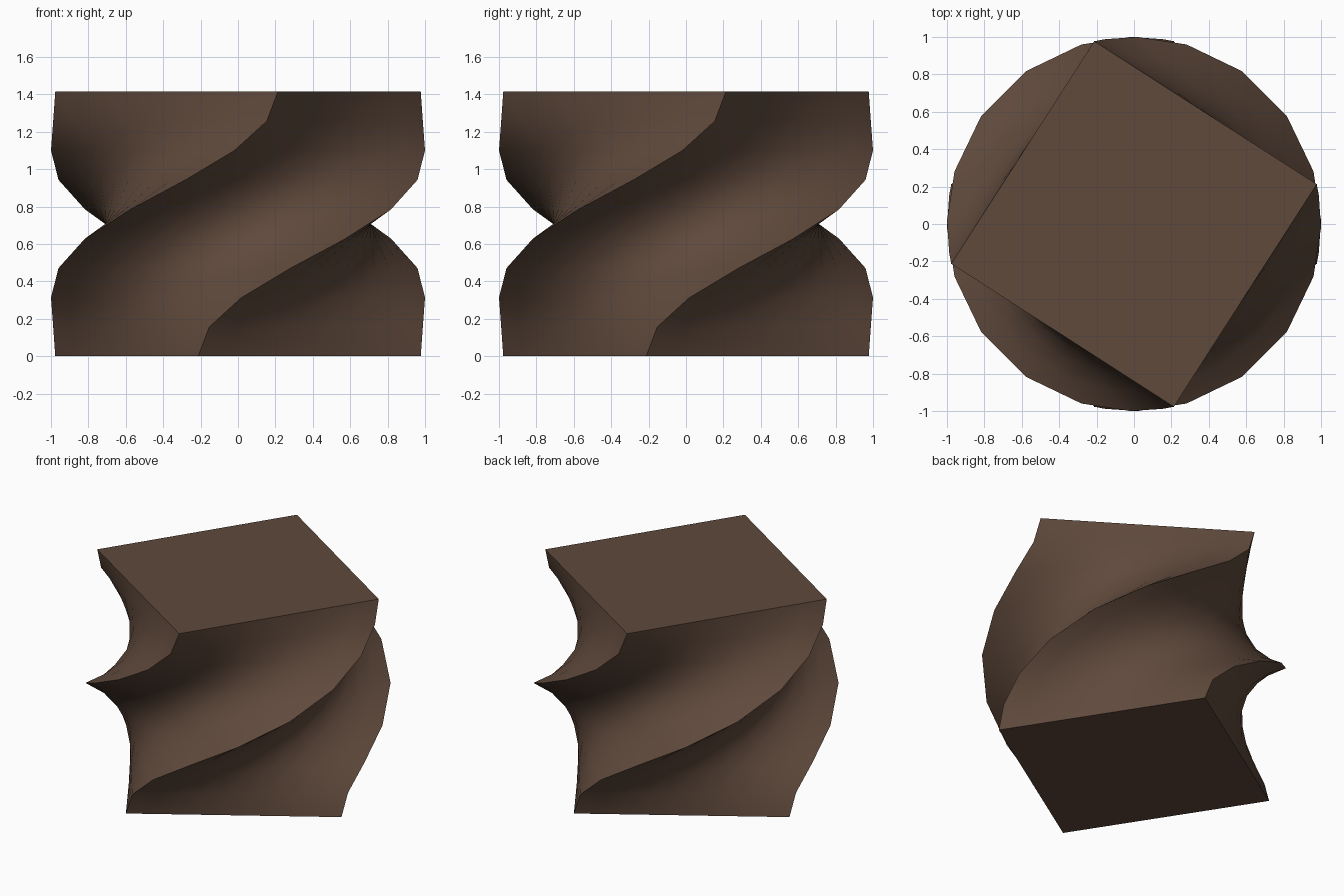
import bpy, bmesh
from math import cos, pi, sqrt
from mathutils import Matrix

cube = bpy.data.objects.get("Cube")
if cube:
    bpy.data.objects.remove(cube, do_unlink=True)

SIDE = sqrt(2)      # the square's corners lie on a unit circle
SEGMENTS = 9

# Single brown material
brown = bpy.data.materials.new("dark_brown")
brown.use_nodes = True
colour = (0.115, 0.067, 0.045, 1)
brown.diffuse_color = colour
brown.node_tree.nodes["Principled BSDF"].inputs["Base Color"].default_value = colour

# Block divided into an even grid, standing on the ground
bm = bmesh.new()
bmesh.ops.create_cube(bm, size=SIDE, matrix=Matrix.Translation((0, 0, SIDE / 2)))
bmesh.ops.subdivide_edges(bm, edges=bm.edges[:], cuts=SEGMENTS - 1, use_grid_fill=True)

# Keep the block's own edges crisp and smooth everything between them
for face in bm.faces:
    face.smooth = True
for edge in bm.edges:
    edge.smooth = edge.calc_face_angle(0) < 1

# Twist about the vertical axis, easing in and out at the ends
for vert in bm.verts:
    vert.co = Matrix.Rotation(-cos(pi * vert.co.z / SIDE), 3, "Z") @ vert.co

mesh = bpy.data.meshes.new("twisted_block")
bm.to_mesh(mesh)
bm.free()
mesh.materials.append(brown)
block = bpy.data.objects.new("twisted_block", mesh)
bpy.context.collection.objects.link(block)
